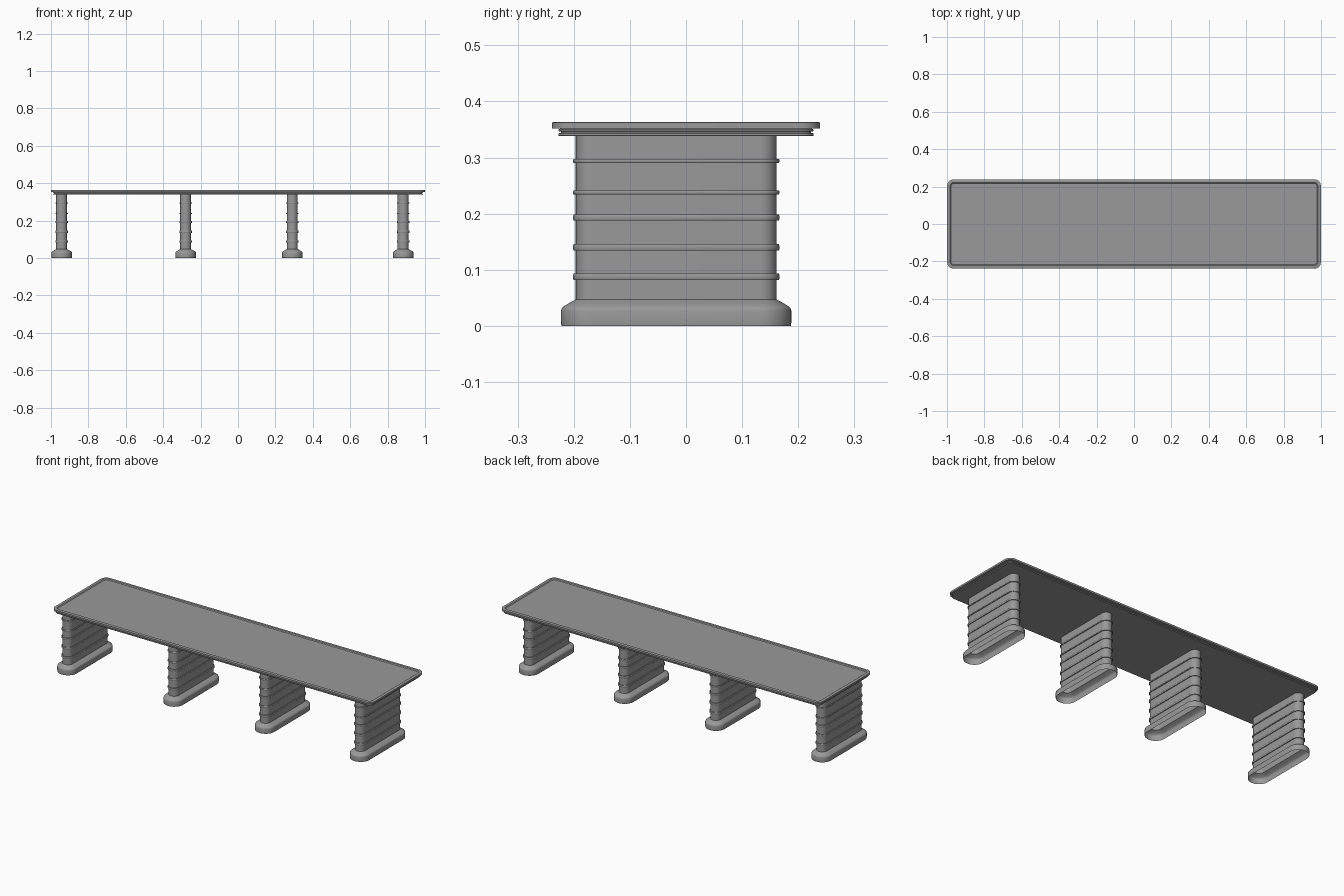
import bpy, bmesh
from math import sin, cos, pi, radians

if "Cube" in bpy.data.objects:
    bpy.data.objects.remove(bpy.data.objects["Cube"])

SEG = 10  # segments per rounded corner

grey = bpy.data.materials.new("dark_grey")
grey.diffuse_color = (0.32, 0.32, 0.32, 1)
grey.use_nodes = True
grey.node_tree.nodes["Principled BSDF"].inputs["Base Color"].default_value = grey.diffuse_color


def outline(hx, hy, r):
    """Rounded rectangle outline, counter-clockwise."""
    pts = []
    for i, (sx, sy) in enumerate([(1, 1), (-1, 1), (-1, -1), (1, -1)]):
        for k in range(SEG + 1):
            a = (i + k / SEG) * pi / 2
            pts.append((sx * (hx - r) + r * cos(a), sy * (hy - r) + r * sin(a)))
    return pts


def loft(name, hx, hy, r, profile, location, cap_bottom=False, cap_top=False):
    """Sweep a (outward offset, z) profile around a rounded rectangle."""
    bm = bmesh.new()
    rings = [[bm.verts.new((x, y, z)) for x, y in outline(hx + d, hy + d, r + d)]
             for d, z in profile]
    for a, b in zip(rings, rings[1:]):
        for i in range(len(a)):
            j = (i + 1) % len(a)
            bm.faces.new((a[i], a[j], b[j], b[i]))
    if cap_bottom:
        bm.faces.new(rings[0][::-1])
    if cap_top:
        bm.faces.new(rings[-1])
    mesh = bpy.data.meshes.new(name)
    bm.to_mesh(mesh)
    bm.free()
    mesh.materials.append(grey)
    ob = bpy.data.objects.new(name, mesh)
    ob.location = location
    bpy.context.collection.objects.link(ob)
    bpy.ops.object.select_all(action='DESELECT')
    ob.select_set(True)
    bpy.context.view_layer.objects.active = ob
    bpy.ops.object.shade_smooth_by_angle(angle=radians(30))
    return ob


# Tabletop: grooved lower moulding, wider slab, slightly recessed surface
loft("tabletop", 0.999, 0.2385, 0.035,
     [(-0.012, 0.338), (-0.011, 0.339), (-0.011, 0.343), (-0.016, 0.344),
      (-0.016, 0.346), (-0.011, 0.347), (-0.011, 0.350), (-0.015, 0.352),
      (0, 0.352), (0, 0.362), (-0.002, 0.363),
      (-0.016, 0.363), (-0.021, 0.359)],
     (0, 0, 0), cap_bottom=True, cap_top=True)

# Column profile with five raised bands: (centre height, half thickness)
bands = [(0.0875, 0.0055), (0.14, 0.0055), (0.193, 0.005),
         (0.238, 0.0035), (0.294, 0.0035)]
column = [(0, 0.046)]
for z, h in bands:
    column += [(0, z - h), (0.004, z - h), (0.005, z - h * 0.5),
               (0.005, z + h * 0.5), (0.004, z + h), (0, z + h)]
column.append((0, 0.339))

# Hollow flared base, open underneath, with a soft shoulder
base = [(0.0255, 0), (0.0262, 0.006), (0.0262, 0.027), (0.025, 0.031),
        (0.022, 0.0345), (0.012, 0.0405), (0, 0.047)]

for n, x in enumerate((-0.943, -0.28, 0.29, 0.883), 1):
    loft(f"pedestal_column_{n}", 0.029, 0.179, 0.0285, column, (x, -0.0175, 0))
    loft(f"pedestal_base_{n}", 0.029, 0.179, 0.0285, base, (x, -0.0175, 0))
